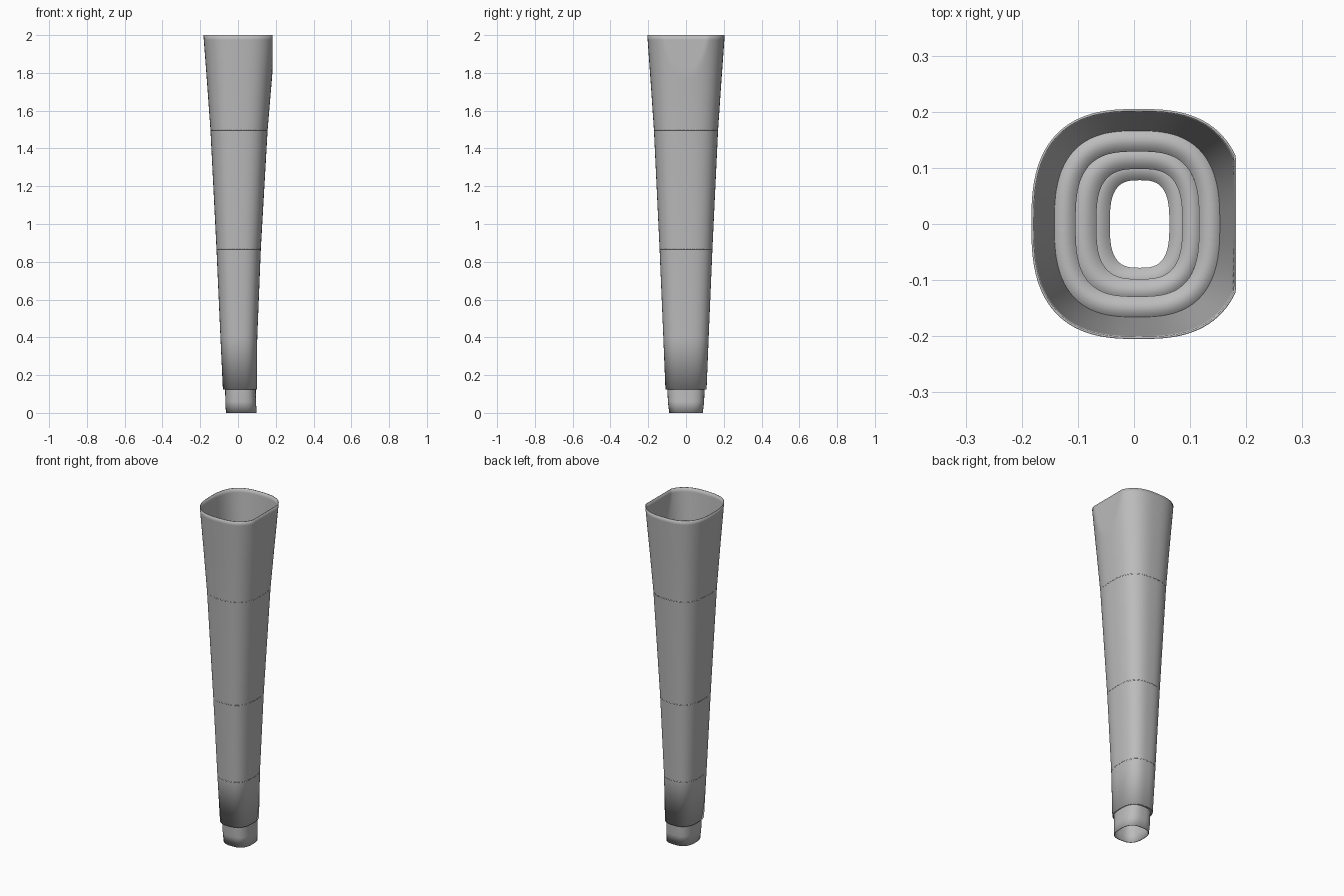
import bpy, bmesh, math

if "Cube" in bpy.data.objects:
    bpy.data.objects.remove(bpy.data.objects["Cube"])

SIDES = 96
FLAT_X = 0.182  # flat cut on the left side of the mouth

grey = bpy.data.materials.new("plain grey")
grey.use_nodes = True
tone = (0.5, 0.5, 0.5, 1)
grey.diffuse_color = tone
grey.node_tree.nodes["Principled BSDF"].inputs["Base Color"].default_value = tone


def outline(x0, x1, y, z, power=2.7):
    """Rounded-rectangle loop of points, clipped by the flat cut."""
    cx, rx = (x0 + x1) / 2, (x1 - x0) / 2
    pts = []
    for i in range(SIDES):
        a = 2 * math.pi * i / SIDES
        c, s = math.cos(a), math.sin(a)
        px = cx + rx * math.copysign(abs(c) ** (2 / power), c)
        py = y * math.copysign(abs(s) ** (2 / power), s)
        pts.append((min(px, FLAT_X), py, z))
    return pts


def loft(name, loops, thickness):
    """Skin a stack of loops and give the skin a wall thickness."""
    bm = bmesh.new()
    rings = [[bm.verts.new(p) for p in loop] for loop in loops]
    for low, high in zip(rings, rings[1:]):
        for i in range(SIDES):
            j = (i + 1) % SIDES
            bm.faces.new((low[i], low[j], high[j], high[i]))
    mesh = bpy.data.meshes.new(name)
    bm.to_mesh(mesh)
    bm.free()
    mesh.materials.append(grey)
    obj = bpy.data.objects.new(name, mesh)
    bpy.context.collection.objects.link(obj)
    wall = obj.modifiers.new("wall", "SOLIDIFY")
    wall.thickness = thickness
    wall.offset = -1
    bpy.ops.object.select_all(action="DESELECT")
    obj.select_set(True)
    bpy.context.view_layer.objects.active = obj
    bpy.ops.object.shade_smooth_by_angle(angle=math.radians(35))
    return obj


# Body sections: height, right edge, left edge, half depth
SECTIONS = [
    (0.125, -0.080, 0.100, 0.109),
    (0.40, -0.093, 0.102, 0.120),
    (0.87, -0.114, 0.121, 0.140),
    (1.50, -0.146, 0.157, 0.170),
    (1.75, -0.164, 0.178, 0.187),
    (2.00, -0.183, 0.200, 0.205),
]


def section(z):
    """Body section at any height."""
    for a, b in zip(SECTIONS, SECTIONS[1:]):
        if z <= b[0]:
            t = (z - a[0]) / (b[0] - a[0])
            return [p + (q - p) * t for p, q in zip(a[1:], b[1:])]
    return SECTIONS[-1][1:]


# Tapered body
heights = [s[0] for s in SECTIONS[:-1]] + [1.75 + 0.025 * i for i in range(1, 11)]
loft("tapered_body", [outline(*section(z), z) for z in heights], 0.004)

# Narrow neck with the ledge that meets the body
loft("bottom_neck", [
    outline(-0.064, 0.099, 0.089, 0),
    outline(-0.067, 0.095, 0.096, 0.06),
    outline(-0.068, 0.094, 0.098, 0.125),
    outline(-0.079, 0.099, 0.108, 0.126),
], 0.004)

# Inner ring plates: height, then hole right edge, left edge, half depth
for label, z, hole in (
    ("upper", 1.50, (-0.104, 0.116, 0.129)),
    ("middle", 0.87, (-0.067, 0.086, 0.098)),
    ("lower", 0.40, (-0.043, 0.063, 0.078)),
):
    loft(label + "_ring_plate",
         [outline(*section(z), z), outline(*hole, z, 3)], 0.004)
